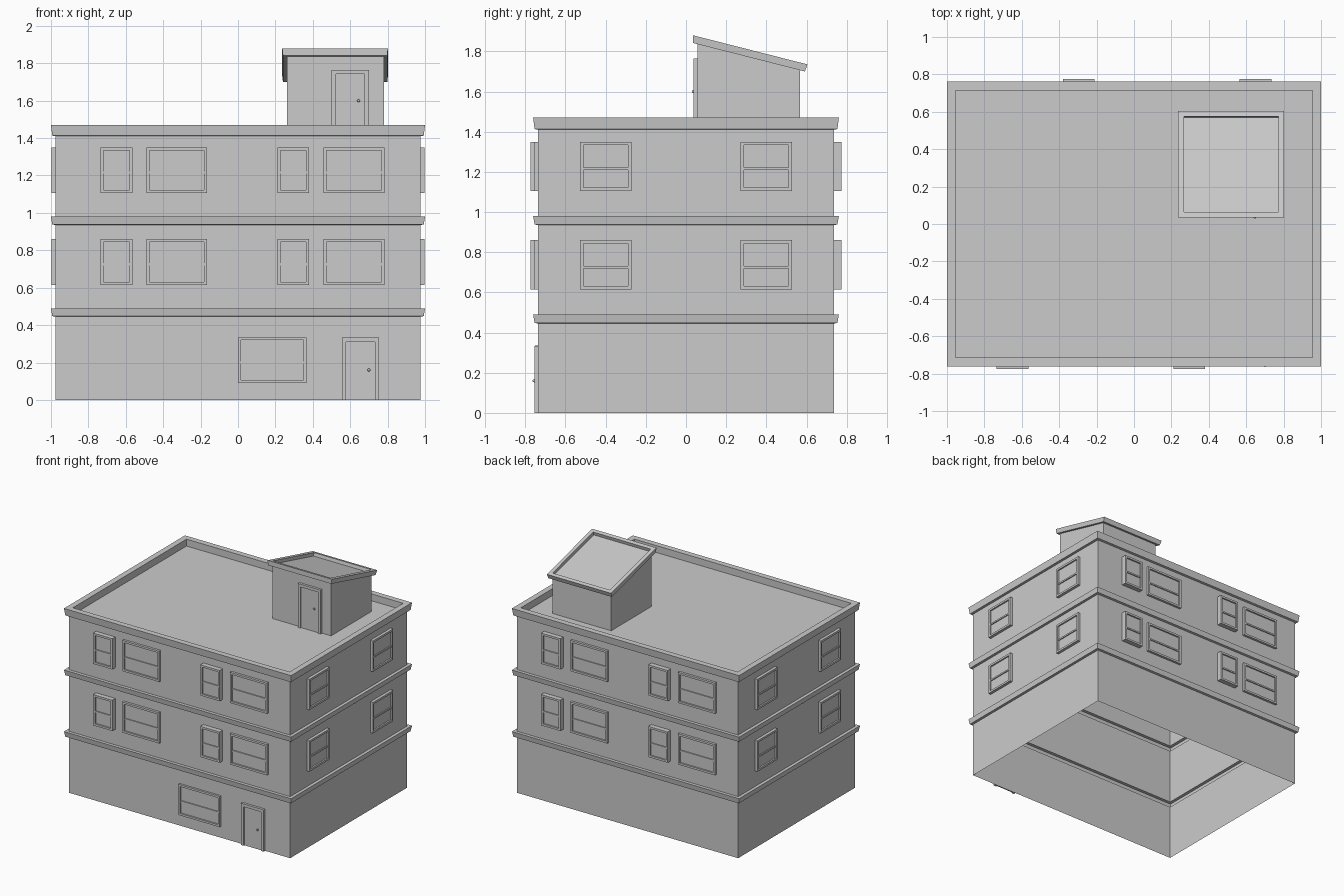
import bpy, bmesh
from math import radians, atan2, hypot
from mathutils import Matrix, Vector

if "Cube" in bpy.data.objects:
    bpy.data.objects.remove(bpy.data.objects["Cube"])

WX, WY = 0.975, 0.736      # wall half sizes
ROOF = 1.415               # flat roof level


def loft(bm, rings, cap_start=True, cap_end=True):
    """Skin a stack of rectangles given as (x0, x1, y0, y1, z)."""
    loops = [[bm.verts.new((x, y, z)) for x, y in ((x0, y0), (x1, y0), (x1, y1), (x0, y1))]
             for x0, x1, y0, y1, z in rings]
    for a, b in zip(loops, loops[1:]):
        for i in range(4):
            j = (i + 1) % 4
            bm.faces.new((a[i], a[j], b[j], b[i]))
    if cap_start:
        bm.faces.new(loops[0][::-1])
    if cap_end:
        bm.faces.new(loops[-1])


def box(bm, x0, x1, y0, y1, z0, z1):
    loft(bm, [(x0, x1, y0, y1, z0), (x0, x1, y0, y1, z1)])


def finish(bm, name, matrix=Matrix()):
    bm.transform(matrix)
    mesh = bpy.data.meshes.new(name)
    bm.to_mesh(mesh)
    bm.free()
    ob = bpy.data.objects.new(name, mesh)
    bpy.context.collection.objects.link(ob)
    return ob


def wall_matrix(angle, dist):
    """Local x along the wall, y up, z outwards; angle 0 is the front."""
    return (Matrix.Rotation(radians(angle), 4, 'Z') @ Matrix.Translation((0, -dist, 0))
            @ Matrix.Rotation(radians(90), 4, 'X'))


def window(name, angle, dist, cx, z, w, depth, h=0.245, b=0.016):
    bm = bmesh.new()
    x0, x1, y0, y1 = cx - w / 2, cx + w / 2, z, z + h
    inner = (x0 + b, x1 - b, y0 + b, y1 - b)
    loft(bm, [(x0, x1, y0, y1, 0), (x0, x1, y0, y1, depth),
              (*inner, depth), (*inner, depth - 0.012)], cap_start=False)
    mid = z + h * 0.45
    box(bm, inner[0], inner[1], mid - 0.006, mid + 0.006, depth - 0.012, depth - 0.004)
    finish(bm, name, wall_matrix(angle, dist))


def door(name, dist, x0, z0, z1, knob_z, w=0.2, b=0.023, depth=0.019):
    bm = bmesh.new()
    x1 = x0 + w
    box(bm, x0, x0 + b, z0, z1 - b, 0, depth)
    box(bm, x1 - b, x1, z0, z1 - b, 0, depth)
    box(bm, x0, x1, z1 - b, z1, 0, depth)
    box(bm, x0 + b, x1 - b, z0, z1 - b, 0, depth - 0.01)
    bmesh.ops.create_uvsphere(bm, u_segments=10, v_segments=6, radius=0.008,
                              matrix=Matrix.Translation((x0 + 0.145, knob_z, depth + 0.001)))
    finish(bm, name, wall_matrix(0, dist))


# Building shell: one open-bottomed skin with flared bands and a parapet
profile = [(0, 0), (0, 0.445)]
for low, high in ((0.445, 0.49), (0.935, 0.98)):
    profile += [(0, low), (0.018, low + 0.003), (0.025, high), (0, high)]
profile += [(0, 1.41), (0.018, 1.413), (0.025, 1.47), (-0.021, 1.47), (-0.021, ROOF)]
profile.pop(1)
bm = bmesh.new()
loft(bm, [(-WX - d, WX + d, -WY - d, WY + d, z) for d, z in profile], cap_start=False)
finish(bm, "building_shell")

# Upper floor windows: front and back share a layout, as do the two sides
for floor, z in (("first", 0.615), ("second", 1.105)):
    for side, angle in (("front", 0), ("back", 180)):
        for i, (cx, w, depth) in enumerate(((-0.65, 0.17, 0.038), (-0.328, 0.325, 0.019),
                                            (0.295, 0.17, 0.038), (0.62, 0.325, 0.019))):
            window(f"{floor}_floor_{side}_window_{i + 1}", angle, WY, cx, z, w, depth)
    for side, angle in (("right", 90), ("left", 270)):
        for i, cx in enumerate((-0.4, 0.4)):
            window(f"{floor}_floor_{side}_window_{i + 1}", angle, WX, cx, z, 0.255, 0.023)

# Ground floor window and entrance
window("ground_floor_window", 0, WY, 0.183, 0.09, 0.365, 0.016)
door("entrance_door", WY, 0.555, 0, 0.333, 0.16)

# Rooftop stair house with a sloping top
front_top, back_top = Vector((0.035, 1.88)), Vector((0.605, 1.735))
slope = (back_top.y - front_top.y) / (back_top.x - front_top.x)
bm = bmesh.new()
box(bm, 0.262, 0.78, 0.057, 0.567, ROOF, 2)
for v in bm.verts:
    if v.co.z > 1.9:
        v.co.z = 1.842 + slope * (v.co.y - 0.035)
finish(bm, "stair_house_walls")
door("roof_door", -0.057, 0.5, ROOF, 1.765, 1.6)

# Tilted stair house roof with a raised rim
length = hypot(*(back_top - front_top))
hx, r = 0.283, 0.03
bm = bmesh.new()
loft(bm, [(-hx + 0.004, hx - 0.004, 0.009, length - 0.004, -0.037),
          (-hx, hx, 0, length, 0),
          (-hx + r, hx - r, r, length - r, 0),
          (-hx + r, hx - r, r, length - r, -0.026)])
finish(bm, "stair_house_roof", Matrix.Translation((0.519, front_top.x, front_top.y))
       @ Matrix.Rotation(atan2(slope, 1), 4, 'X'))
